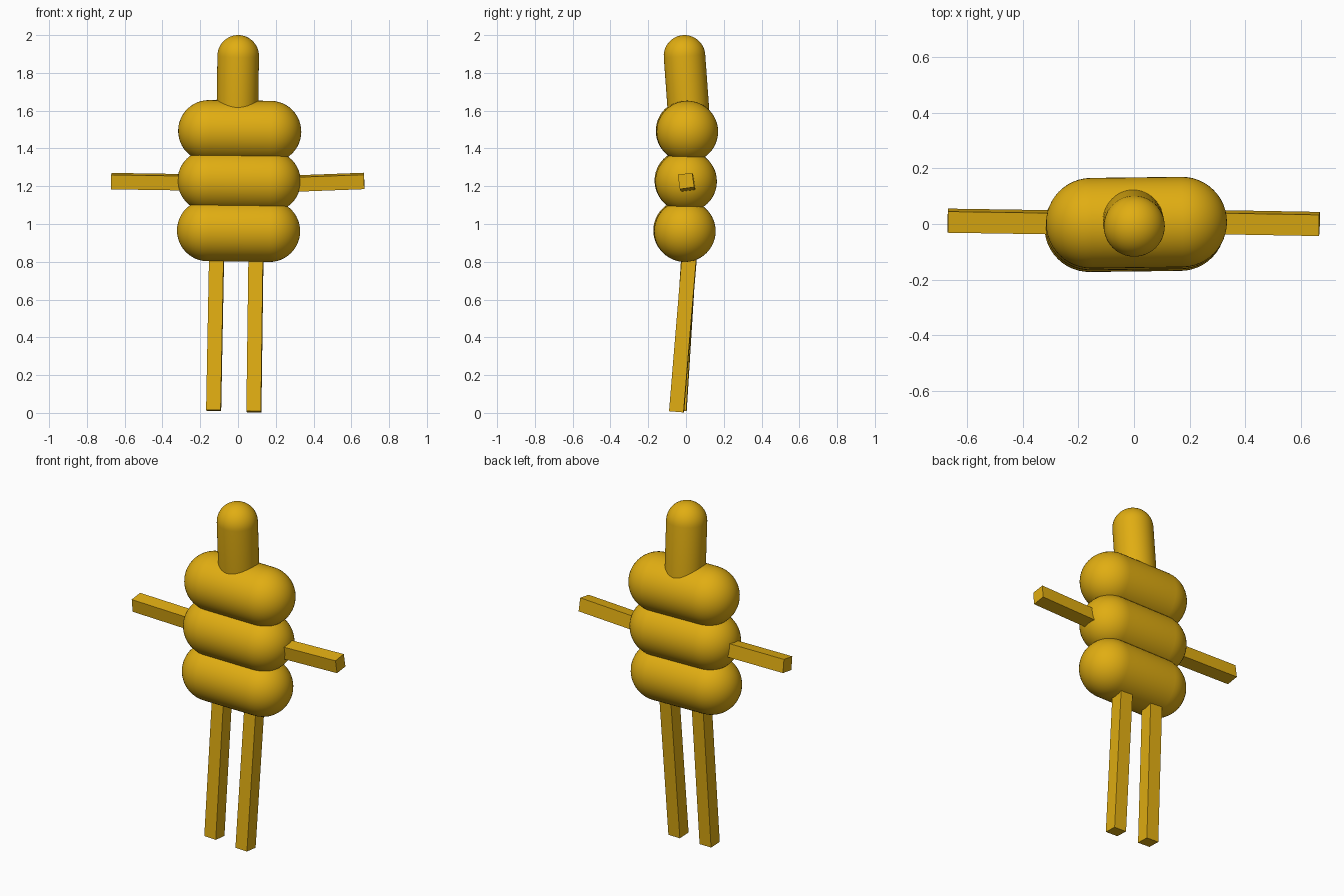
import bpy, bmesh, math
from mathutils import Vector, Matrix

if "Cube" in bpy.data.objects:
    bpy.data.objects.remove(bpy.data.objects["Cube"])

gold = bpy.data.materials.new("golden_yellow")
gold.diffuse_color = (0.75, 0.42, 0.006, 1)
gold.use_nodes = True
gold.node_tree.nodes["Principled BSDF"].inputs["Base Color"].default_value = gold.diffuse_color


def frame(a, b, ref):
    """Matrix placing local z along a->b at the midpoint, local y near ref."""
    a, b = Vector(a), Vector(b)
    z = (b - a).normalized()
    x = Vector(ref).cross(z).normalized()
    y = z.cross(x)
    rot = Matrix((x, y, z)).transposed().to_4x4()
    return Matrix.Translation((a + b) / 2) @ rot, (b - a).length


def finish(name, bm, matrix, smooth):
    bmesh.ops.recalc_face_normals(bm, faces=bm.faces)
    mesh = bpy.data.meshes.new(name)
    bm.to_mesh(mesh)
    bm.free()
    mesh.materials.append(gold)
    mesh.polygons.foreach_set("use_smooth", [smooth] * len(mesh.polygons))
    obj = bpy.data.objects.new(name, mesh)
    obj.matrix_world = matrix
    bpy.context.collection.objects.link(obj)


def capsule(name, a, b, radius):
    """Round-ended rod; a and b are the centres of its end domes."""
    matrix, length = frame(a, b, (0, 1, 0))
    bm = bmesh.new()
    steps = 12
    profile = []
    for side in (-1, 1):
        for i in range(steps + 1):
            t = math.pi / 2 * (i / steps - (side < 0))
            profile.append(bm.verts.new((radius * math.cos(t), 0,
                                         radius * math.sin(t) + side * length / 2)))
    edges = [bm.edges.new(p) for p in zip(profile, profile[1:])]
    bmesh.ops.spin(bm, geom=profile + edges, cent=(0, 0, 0), axis=(0, 0, 1),
                   angle=math.tau, steps=48)
    bmesh.ops.remove_doubles(bm, verts=bm.verts, dist=1e-4)
    finish(name, bm, matrix, True)


def bar(name, a, b, ref, width=0.077):
    """Square bar running from a to b."""
    matrix, length = frame(a, b, ref)
    bm = bmesh.new()
    bmesh.ops.create_cube(bm, size=1)
    bmesh.ops.scale(bm, vec=(width, width, length), verts=bm.verts)
    finish(name, bm, matrix, False)


# Three stacked body rolls, leaning slightly
for i, name in enumerate(("lower_body", "middle_body", "upper_body")):
    cx, cy, cz = 0.003 + 0.003 * i, -0.008 + 0.0065 * i, 0.964 + 0.2635 * i
    capsule(name, (cx - 0.163, cy - 0.002, cz + 0.002),
            (cx + 0.163, cy + 0.002, cz - 0.002), 0.163)

# Head
capsule("head", (-0.004, 0.016, 1.56), (0.001, -0.008, 1.89), 0.11)

# Arms, rolled a little about their length
roll = (0, -math.sin(math.radians(8)), math.cos(math.radians(8)))
bar("left_arm", (-0.22, 0.005, 1.22), (-0.671, 0.012, 1.227), roll)
bar("right_arm", (0.22, 0.008, 1.211), (0.668, 0, 1.228), roll)

# Legs, feet swung forward
bar("left_leg", (-0.112, 0.019, 0.9), (-0.129, -0.036, 0.013), (0.04, 1, 0))
bar("right_leg", (0.096, 0.024, 0.9), (0.084, -0.050, 0.006), (0.04, 1, 0))
